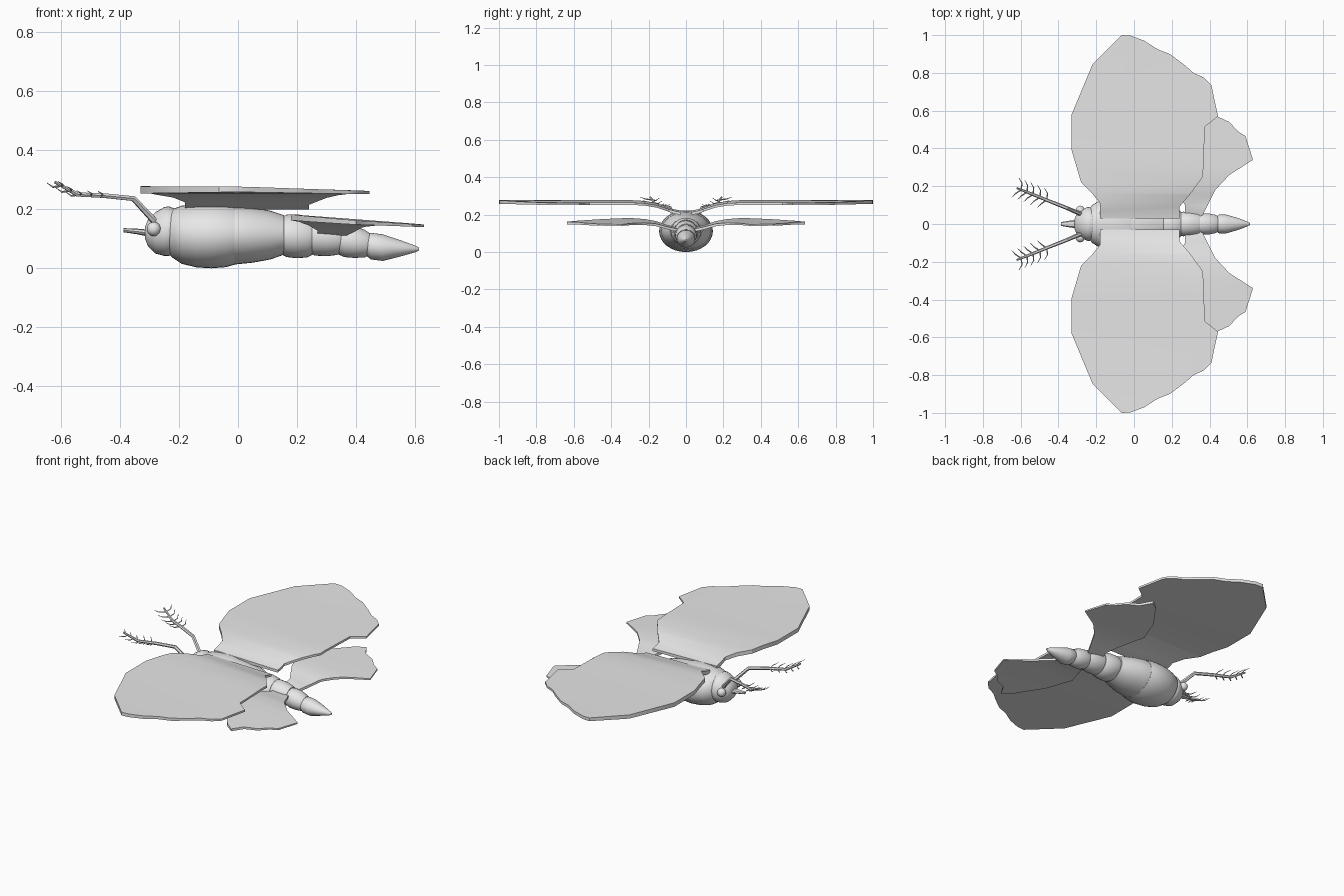
import bpy, bmesh, math
from mathutils import Vector

cube = bpy.data.objects.get("Cube")
if cube:
    bpy.data.objects.remove(cube, do_unlink=True)

grey = bpy.data.materials.new("light_grey")
grey.use_nodes = True
grey.diffuse_color = (0.8, 0.8, 0.8, 1)
grey.node_tree.nodes["Principled BSDF"].inputs["Base Color"].default_value = (0.8, 0.8, 0.8, 1)


def finish(name, bm, mirror=False):
    """Turn a bmesh into a shaded object, optionally mirrored across the body."""
    bmesh.ops.recalc_face_normals(bm, faces=bm.faces)
    mesh = bpy.data.meshes.new(name)
    bm.to_mesh(mesh)
    bm.free()
    mesh.materials.append(grey)
    obj = bpy.data.objects.new(name, mesh)
    bpy.context.collection.objects.link(obj)
    bpy.ops.object.select_all(action='DESELECT')
    obj.select_set(True)
    bpy.context.view_layer.objects.active = obj
    bpy.ops.object.shade_smooth_by_angle(angle=math.radians(35))
    if mirror:
        mod = obj.modifiers.new("Mirror", 'MIRROR')
        mod.use_axis = (False, True, False)
        mod.use_mirror_merge = False
    return obj


def skin(bm, loops):
    """Join closed vertex loops into a capped tube."""
    n = len(loops[0])
    for a, b in zip(loops, loops[1:]):
        for i in range(n):
            j = (i + 1) % n
            bm.faces.new((a[i], a[j], b[j], b[i]))
    bm.faces.new(loops[0])
    bm.faces.new(loops[-1])


def body_part(name, rings, sides=32):
    """Loft ellipses along x; each ring is (x, bottom, top, half width)."""
    bm = bmesh.new()
    loops = []
    for x, low, high, wide in rings:
        mid, r = (low + high) / 2, (high - low) / 2
        loops.append([bm.verts.new((x, wide * math.cos(t), mid + r * math.sin(t)))
                      for t in (math.tau * i / sides for i in range(sides))])
    skin(bm, loops)
    return finish(name, bm)


def tube(bm, points, radii, sides=6):
    """Sweep a small tapered tube through the points."""
    pts = [Vector(p) for p in points]
    loops = []
    for i, p in enumerate(pts):
        d = (pts[min(i + 1, len(pts) - 1)] - pts[max(i - 1, 0)]).normalized()
        u = d.cross(Vector((0, 0, 1))).normalized()
        v = u.cross(d)
        loops.append([bm.verts.new(p + radii[i] * (u * math.cos(t) + v * math.sin(t)))
                      for t in (math.tau * k / sides for k in range(sides))])
    skin(bm, loops)


def interpolate(curve, y):
    for (a, za), (b, zb) in zip(curve, curve[1:]):
        if y <= b:
            return za + (zb - za) * max(0, (y - a) / (b - a))
    return curve[-1][1]


def wing(name, outline, curve, slope, thick, thin):
    """Fill the outline, bend it by distance from the body, and give it thickness."""
    bm = bmesh.new()
    bm.faces.new([bm.verts.new((x, y, 0)) for x, y in outline])
    for y, _ in curve[1:-1]:
        bmesh.ops.bisect_plane(bm, geom=bm.verts[:] + bm.edges[:] + bm.faces[:],
                               plane_co=(0, y, 0), plane_no=(0, 1, 0))
    bmesh.ops.triangulate(bm, faces=bm.faces[:])
    top = bm.verts[:]
    low = min(x for x, _ in outline)
    span = max(x for x, _ in outline) - low
    for v in top:
        v.co.z = interpolate(curve, v.co.y) - slope * max(0, v.co.x)
    made = bmesh.ops.extrude_face_region(bm, geom=bm.faces[:], use_keep_orig=True)
    for v in made["geom"]:
        if isinstance(v, bmesh.types.BMVert):
            v.co.z -= thick + (thin - thick) * (v.co.x - low) / span
    return finish(name, bm, True)


# Segmented body
body_part("head", [(-0.315, 0.10, 0.14, 0.025), (-0.305, 0.075, 0.165, 0.05),
                   (-0.28, 0.05, 0.19, 0.075), (-0.25, 0.042, 0.207, 0.088),
                   (-0.235, 0.042, 0.21, 0.09), (-0.21, 0.05, 0.20, 0.08)])
body_part("front_thorax", [(-0.235, 0.05, 0.185, 0.08), (-0.225, 0.038, 0.20, 0.098),
                           (-0.19, 0.015, 0.212, 0.12), (-0.14, 0.003, 0.22, 0.137),
                           (-0.09, 0, 0.223, 0.144), (-0.04, 0.004, 0.22, 0.142),
                           (-0.012, 0.012, 0.213, 0.134)])
body_part("rear_thorax", [(-0.02, 0.012, 0.212, 0.132), (0, 0.014, 0.213, 0.132),
                          (0.05, 0.019, 0.207, 0.122), (0.11, 0.03, 0.195, 0.104),
                          (0.155, 0.046, 0.18, 0.085)])
body_part("abdomen_1", [(0.145, 0.048, 0.172, 0.075), (0.165, 0.038, 0.182, 0.082),
                        (0.2, 0.034, 0.183, 0.08), (0.235, 0.037, 0.176, 0.074),
                        (0.25, 0.045, 0.168, 0.066)])
body_part("abdomen_2", [(0.24, 0.05, 0.165, 0.06), (0.26, 0.043, 0.171, 0.065),
                        (0.3, 0.041, 0.167, 0.064), (0.335, 0.045, 0.157, 0.059),
                        (0.35, 0.05, 0.15, 0.052)])
body_part("abdomen_3", [(0.34, 0.047, 0.145, 0.05), (0.36, 0.038, 0.147, 0.056),
                        (0.395, 0.035, 0.143, 0.056), (0.43, 0.037, 0.13, 0.049),
                        (0.445, 0.045, 0.12, 0.04)])
body_part("tail_tip", [(0.435, 0.042, 0.115, 0.04), (0.45, 0.03, 0.12, 0.049),
                       (0.49, 0.025, 0.115, 0.049), (0.55, 0.04, 0.095, 0.032),
                       (0.6, 0.054, 0.077, 0.013), (0.613, 0.06, 0.07, 0.005)])

# Mouth and eyes
body_part("mouth", [(-0.29, 0.105, 0.13, 0.025), (-0.34, 0.115, 0.134, 0.018),
                    (-0.387, 0.122, 0.136, 0.01)], 8)
bm = bmesh.new()
bmesh.ops.create_uvsphere(bm, u_segments=20, v_segments=12, radius=0.024)
bmesh.ops.translate(bm, verts=bm.verts, vec=(-0.285, 0.073, 0.133))
finish("eyes", bm, True)

# Feathered antennae
stem = [Vector(p) for p in ((-0.265, 0.045, 0.14), (-0.354, 0.084, 0.236),
                            (-0.453, 0.123, 0.246), (-0.544, 0.16, 0.25),
                            (-0.62, 0.19, 0.292))]
bm = bmesh.new()
tube(bm, stem, (0.012, 0.01, 0.009, 0.008, 0.005))
for i in range(5):
    s = 2.1 + 0.4 * i
    k = int(s)
    base = stem[k].lerp(stem[k + 1], s - k)
    for bend, end in ((Vector((0.004, 0.035, 0.004)), Vector((-0.012, 0.064, 0.014))),
                      (Vector((-0.03, -0.02, -0.004)), Vector((-0.05, -0.04, 0.01)))):
        tube(bm, (base, base + bend, base + end), (0.004, 0.003, 0.001), 4)
finish("antennae", bm, True)

# Wings
wing("forewings",
     [(-0.18, 0.03), (-0.18, 0.11), (-0.22, 0.16), (-0.28, 0.22), (-0.33, 0.39),
      (-0.33, 0.58), (-0.22, 0.845), (-0.065, 1.0), (-0.02, 0.998), (0.055, 0.97),
      (0.125, 0.925), (0.19, 0.9), (0.27, 0.84), (0.315, 0.8), (0.37, 0.775),
      (0.41, 0.735), (0.425, 0.66), (0.445, 0.57), (0.375, 0.515), (0.37, 0.37),
      (0.365, 0.25), (0.295, 0.155), (0.24, 0.09), (0.24, 0.03)],
     [(0.03, 0.222), (0.07, 0.23), (0.11, 0.245), (0.16, 0.262), (0.22, 0.273),
      (0.3, 0.278), (1, 0.277)], 0.035, 0.024, 0.011)
wing("hindwings",
     [(0.27, 0.04), (0.27, 0.1), (0.22, 0.19), (0.18, 0.3), (0.24, 0.45), (0.35, 0.6),
      (0.4, 0.635), (0.44, 0.57), (0.505, 0.54), (0.55, 0.49), (0.59, 0.465),
      (0.63, 0.34), (0.505, 0.26), (0.43, 0.18), (0.39, 0.1), (0.36, 0.04)],
     [(0.04, 0.15), (0.1, 0.165), (0.16, 0.183), (0.22, 0.192), (0.3, 0.196),
      (0.64, 0.192)], 0.075, 0.02, 0.008)
